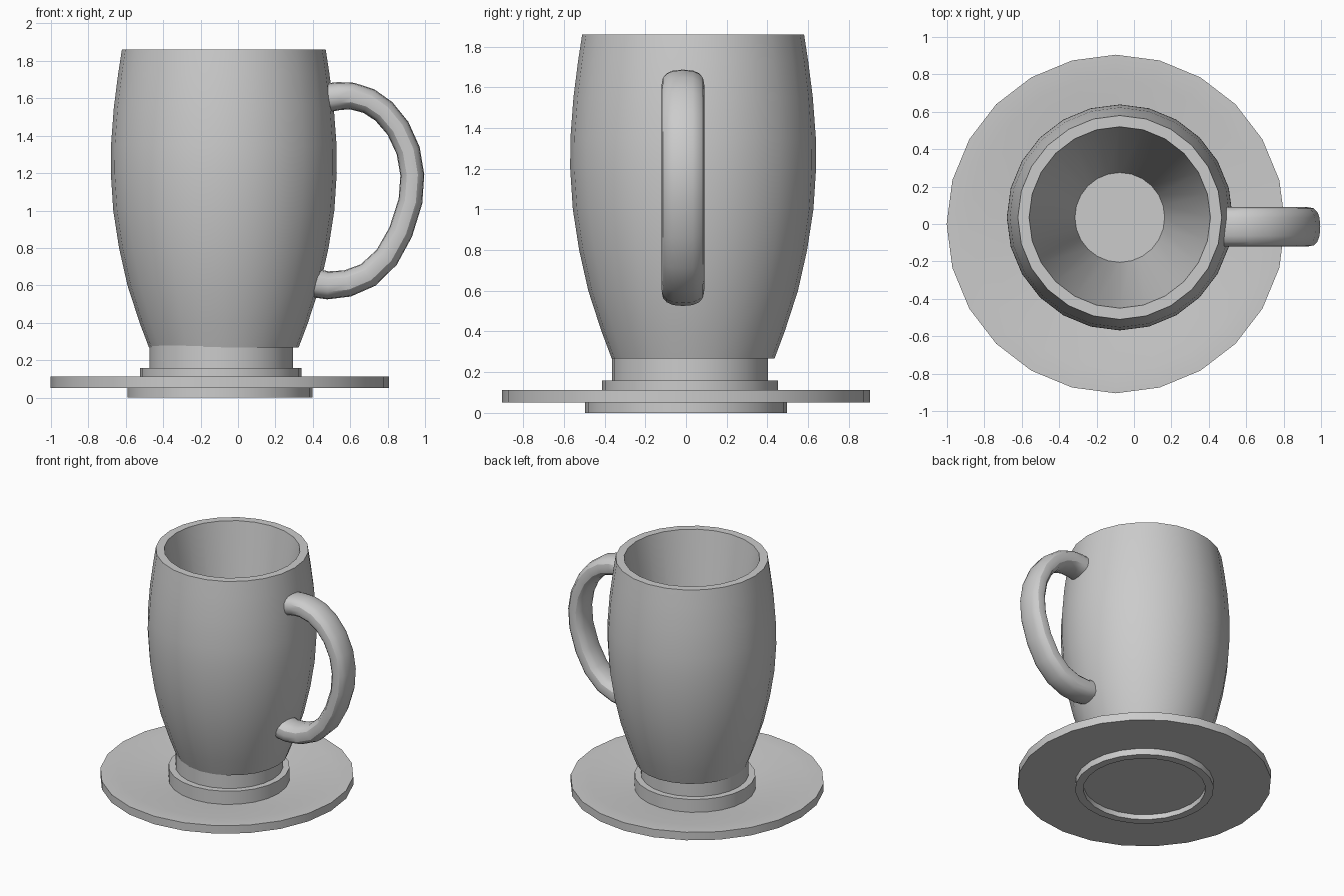
import bpy, bmesh, math
from mathutils import Vector

cube = bpy.data.objects.get("Cube")
if cube:
    bpy.data.objects.remove(cube, do_unlink=True)

# One plain ceramic colour
clay = bpy.data.materials.new("ceramic_grey")
clay.use_nodes = True
GREY = (0.6, 0.6, 0.6, 1)
clay.diffuse_color = GREY
clay.node_tree.nodes["Principled BSDF"].inputs["Base Color"].default_value = GREY

SIDES = 24


def finish(name, bm, location=(0, 0, 0)):
    bmesh.ops.recalc_face_normals(bm, faces=bm.faces)
    mesh = bpy.data.meshes.new(name)
    bm.to_mesh(mesh)
    bm.free()
    mesh.materials.append(clay)
    obj = bpy.data.objects.new(name, mesh)
    obj.location = location
    bpy.context.collection.objects.link(obj)
    bpy.ops.object.select_all(action="DESELECT")
    bpy.context.view_layer.objects.active = obj
    obj.select_set(True)
    bpy.ops.object.shade_smooth_by_angle(angle=math.radians(30))
    return obj


def skin(bm, rings):
    """Join successive vertex rings and cap both ends."""
    n = len(rings[0])
    for a, b in zip(rings, rings[1:]):
        for i in range(n):
            j = (i + 1) % n
            bm.faces.new((a[i], a[j], b[j], b[i]))
    bm.faces.new(rings[0])
    bm.faces.new(rings[-1])


def lathe(name, profile, centre):
    bm = bmesh.new()
    turns = [2 * math.pi * i / SIDES for i in range(SIDES)]
    skin(bm, [[bm.verts.new((r * math.cos(t), r * math.sin(t), z)) for t in turns]
              for r, z in profile])
    return finish(name, bm, (*centre, 0))


# Saucer: flat rim, shallow dish, recessed underside
lathe("saucer", [(0.36, 0.052), (0.436, 0.055), (0.78, 0.113), (0.905, 0.113),
                 (0.905, 0.05), (0.495, 0.05), (0.495, 0), (0.436, 0),
                 (0.436, 0.04)], (-0.097, 0))

# Raised ring and foot between saucer and mug
lathe("seat_ring", [(0.432, 0.045), (0.432, 0.158)], (-0.092, 0.02))
lathe("mug_foot", [(0.384, 0.15), (0.384, 0.285)], (-0.09, 0.02))

# Mug: barrel outside, tapering hollow inside
lathe("mug_body", [(0.4, 0.267), (0.45, 0.4), (0.515, 0.6), (0.56, 0.8),
                   (0.591, 1.0), (0.604, 1.2), (0.603, 1.35), (0.588, 1.55),
                   (0.565, 1.73), (0.545, 1.86), (0.485, 1.86), (0.24, 0.35)],
      (-0.076, 0.035))

# Handle: flattened tube swept along an arc in the xz plane
path = [Vector((x, 0, z)) for x, z in (
    (0.46, 1.6), (0.54, 1.612), (0.61, 1.612), (0.7, 1.585), (0.78, 1.53),
    (0.855, 1.44), (0.91, 1.32), (0.932, 1.19), (0.922, 1.05), (0.87, 0.885),
    (0.795, 0.75), (0.695, 0.655), (0.585, 0.61), (0.48, 0.6), (0.4, 0.615))]
bm = bmesh.new()
rings = []
for k, p in enumerate(path):
    along = path[min(k + 1, len(path) - 1)] - path[max(k - 1, 0)]
    across = along.normalized().cross(Vector((0, 1, 0)))
    middle = math.sin(math.pi * k / (len(path) - 1))
    thick = 0.078 - 0.014 * middle
    ring = []
    for i in range(16):
        t = 2 * math.pi * i / 16
        c, s = (math.copysign(abs(v) ** 0.8, v) for v in (math.cos(t), math.sin(t)))
        ring.append(bm.verts.new(p + across * thick * c + Vector((0, 0.105 * s, 0))))
    rings.append(ring)
skin(bm, rings)
finish("handle", bm, (0, -0.015, 0))
